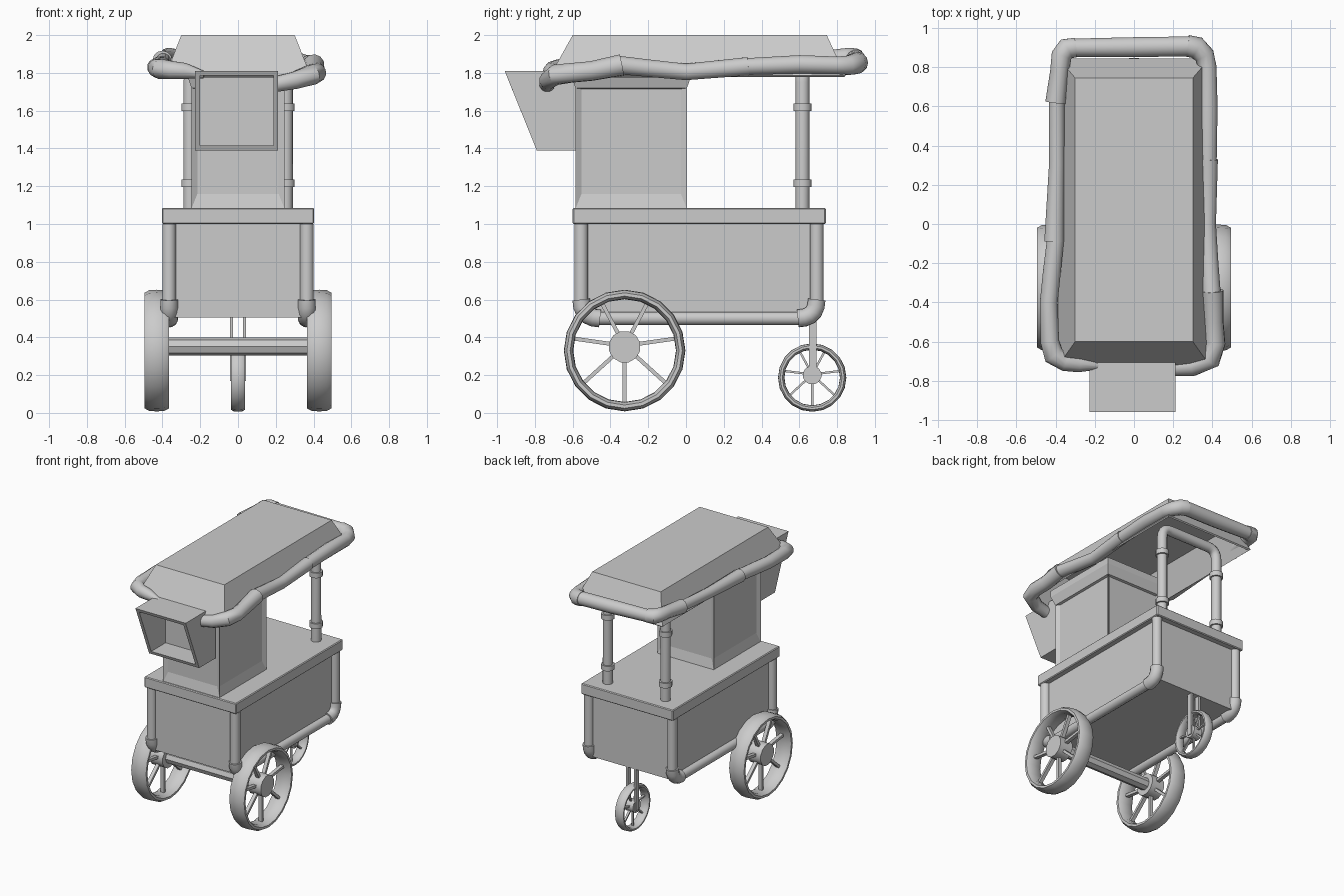
import bpy, bmesh, math
from mathutils import Vector

if "Cube" in bpy.data.objects:
    bpy.data.objects.remove(bpy.data.objects["Cube"])


def finish(name, bm, smooth=None):
    bmesh.ops.recalc_face_normals(bm, faces=bm.faces)
    me = bpy.data.meshes.new(name)
    bm.to_mesh(me)
    bm.free()
    ob = bpy.data.objects.new(name, me)
    bpy.context.collection.objects.link(ob)
    if smooth:
        bpy.ops.object.select_all(action='DESELECT')
        ob.select_set(True)
        bpy.context.view_layer.objects.active = ob
        bpy.ops.object.shade_smooth_by_angle(angle=math.radians(smooth))
    return ob


def loft(bm, rings, closed=False, caps=True):
    vs = [[bm.verts.new(p) for p in r] for r in rings]
    n = len(vs[0])
    pairs = list(zip(vs, vs[1:])) + ([(vs[-1], vs[0])] if closed else [])
    for a, b in pairs:
        for i in range(n):
            bm.faces.new((a[i], a[(i + 1) % n], b[(i + 1) % n], b[i]))
    if caps and not closed:
        bm.faces.new(vs[0])
        bm.faces.new(vs[-1])


def rect(x, y0, y1, z):
    return [(-x, y0, z), (x, y0, z), (x, y1, z), (-x, y1, z)]


def box(name, x, y0, y1, z0, z1, bevel=0):
    bm = bmesh.new()
    loft(bm, [rect(x, y0, y1, z0), rect(x, y0, y1, z1)])
    if bevel:
        bmesh.ops.bevel(bm, geom=bm.edges[:], offset=bevel, segments=1, affect='EDGES')
    return finish(name, bm)


def tube(name, pts, r, radii=None, sides=12):
    """Sweep a circle along a path, mitring each ring between its neighbours."""
    bm = bmesh.new()
    pts = [Vector(p) for p in pts]
    dirs = [(b - a).normalized() for a, b in zip(pts, pts[1:])]
    rings, side = [], dirs[0].orthogonal().normalized()
    for i, p in enumerate(pts):
        t = (dirs[max(i - 1, 0)] + dirs[min(i, len(dirs) - 1)]).normalized()
        side = (side - t * side.dot(t)).normalized()
        up = t.cross(side)
        k = r * (radii[i] if radii else 1)
        rings.append([p + (side * math.cos(a) + up * math.sin(a)) * k
                      for a in (math.tau * j / sides for j in range(sides))])
    loft(bm, rings)
    return finish(name, bm, 40)


def bend(a, c, b, size, n=5):
    """Rounded corner at c, leading from a towards b."""
    a, c, b = Vector(a), Vector(c), Vector(b)
    p, q = c + (a - c).normalized() * size, c + (b - c).normalized() * size
    return [p * (1 - t) ** 2 + c * 2 * t * (1 - t) + q * t * t for t in (i / n for i in range(n + 1))]


def wheel(name, x, y, z, hub_z, ro, ri, w, hub_r, hub_w):
    # tyre: rounded section swept round the x axis
    m, h = (ro + ri) / 2, (ro - ri) / 2
    prof = [(w, -.35), (w, .35), (.62 * w, .9), (0, 1), (-.62 * w, .9),
            (-w, .35), (-w, -.35), (-.62 * w, -.9), (0, -1), (.62 * w, -.9)]
    bm = bmesh.new()
    loft(bm, [[(x + u, y + (m + v * h) * math.sin(a), z + (m + v * h) * math.cos(a)) for u, v in prof]
              for a in (math.tau * i / 20 for i in range(20))], closed=True)
    finish(name + "_tyre", bm, 50)
    tube(name + "_hub", [(x - hub_w, y, hub_z), (x + hub_w, y, hub_z)], hub_r)
    # spokes: seven flat bars
    bm = bmesh.new()
    c = Vector((x, y, hub_z))
    for i in range(7):
        a = -math.pi / 2 + math.tau * i / 7
        d, s = Vector((0, math.cos(a), math.sin(a))), Vector((0, -math.sin(a), math.cos(a)))
        end = Vector((x, y, z)) + d * m
        rings = []
        for p in (c + d * hub_r * .7, end):
            rings.append([p + Vector((u * w * .22, 0, 0)) + s * v * ro * .032
                          for u, v in ((-1, -1), (1, -1), (1, 1), (-1, 1))])
        loft(bm, rings)
    finish(name + "_spokes", bm)


# Cart body and counter
box("cart_body", .36, -.56, .695, .505, 1.01)
box("counter_top", .403, -.6, .74, 1.0, 1.085, .006)

# Pipe frame on each side of the body
for s, tag in ((-1, "left"), (1, "right")):
    x = s * .365
    f0, f1, b1, b0 = (x, -.555, 1.0), (x, -.555, .5), (x, .692, .5), (x, .692, 1.0)
    tube(tag + "_front_post", [f0, (x, -.555, .56)], .037)
    tube(tag + "_rear_post", [b0, (x, .692, .56)], .037)
    tube(tag + "_bottom_rail", [(x, -.5, .5), (x, .64, .5)], .036)
    tube(tag + "_front_elbow", bend(f0, f1, b1, .1), .048)
    tube(tag + "_rear_elbow", bend(b0, b1, f1, .1), .048)
    wheel(tag + "_wheel", s * .43, -.325, .33, .35, .322, .272, .065, .085, .055)

# Axle, small rear wheel and its fork
tube("axle", [(-.4, -.325, .352), (.4, -.325, .352)], .048, sides=8)
wheel("rear_wheel", 0, .668, .187, .2, .181, .147, .037, .05, .036)
for s, tag in ((-1, "left"), (1, "right")):
    fork = box("fork_" + tag, .008, .65, .69, .17, .52)
    fork.location.x = s * .035

# Booth with flared top and recessed panes on four sides
bm = bmesh.new()
loft(bm, [rect(.247, -.585, .005, 1.08), rect(.247, -.585, .005, 1.72),
          rect(.27, -.61, .03, 1.79), rect(.27, -.61, .03, 1.84)])
bm.normal_update()
walls = [f for f in bm.faces if abs(f.normal.z) < .1 and f.calc_center_median().z < 1.5]
bmesh.ops.recalc_face_normals(bm, faces=bm.faces)
bmesh.ops.inset_individual(bm, faces=walls, thickness=.045)
for f in walls:
    n = f.normal.copy()
    zs = sorted({v.co.z for v in f.verts})
    for v in f.verts:
        v.co -= n * .018
        v.co.z = 1.16 if v.co.z < 1.4 else 1.715
finish("booth", bm)

# Hooded sign box, open at the front
bm = bmesh.new()
sx = -.007
outer = [(-.22, -.96, 1.81), (.22, -.96, 1.81), (.22, -.79, 1.39), (-.22, -.79, 1.39)]
inner = [(-.194, -.95, 1.785), (.194, -.95, 1.785), (.194, -.80, 1.415), (-.194, -.80, 1.415)]
loft(bm, [[(x + sx, -.585, z) for x, y, z in outer], [(x + sx, y, z) for x, y, z in outer],
          [(x + sx, y, z) for x, y, z in inner], [(x + sx, -.62, z) for x, y, z in inner]])
finish("sign_box", bm)

# Rear hoop carrying the roof, with collars
hx, hy, hz = .253, .617, 1.83
L, R = (-hx, hy, hz), (hx, hy, hz)
tube("roof_hoop", [(-hx, hy, 1.07)] + bend((-hx, hy, 1), L, R, .08)
     + bend(L, R, (hx, hy, 1), .08) + [(hx, hy, 1.07)], .037)
for s, tag in ((-1, "left"), (1, "right")):
    for z, pos in ((1.215, "lower"), (1.617, "upper")):
        tube(f"{tag}_{pos}_collar", [(s * hx, hy, z - .02), (s * hx, hy, z + .02)], .049)

# Roof: hollow canopy with sloping skirts
bm = bmesh.new()
loft(bm, [rect(.385, -.72, .845, 1.785), rect(.3, -.6, .745, 2.0),
          ], caps=False)
bm.faces.new([v for v in bm.verts if v.co.z > 1.9])
roof = finish("roof", bm)
mod = roof.modifiers.new("thickness", 'SOLIDIFY')
mod.thickness, mod.offset = .015, -1

# Irregular padded roll around the eaves, in overlapping lengths
tube("roll_right_front", [(.2, -.735, 1.74), (.3, -.73, 1.76), (.39, -.69, 1.79), (.415, -.61, 1.8),
                          (.405, -.5, 1.81), (.4, -.34, 1.842)], .05, [.85, .95, 1.1, 1.05, 1.05, 1.15])
tube("roll_right_middle", [(.395, -.36, 1.842), (.385, -.2, 1.825), (.375, 0, 1.805), (.38, .33, 1.835)],
     .05, [1, .95, .9, 1])
tube("roll_right_rear", [(.378, .31, 1.833), (.378, .6, 1.845), (.375, .8, 1.84), (.36, .86, 1.84),
                         (.32, .9, 1.85), (.27, .91, 1.855)], .048, [.95, 1.05, 1, 1.1, 1.2, 1.15])
tube("roll_back", [(.29, .907, 1.855), (0, .903, 1.86), (-.33, .9, 1.87)], .05, [1.05, 1.05, .95])
tube("roll_left_rear", [(-.3, .9, 1.87), (-.345, .895, 1.875), (-.37, .86, 1.88), (-.38, .78, 1.875),
                        (-.4, .62, 1.865)], .048, [1.1, 1.15, 1.1, 1, 1.1])
tube("roll_left_middle", [(-.395, .64, 1.865), (-.395, .3, 1.84), (-.408, -.09, 1.84)], .045, [.9, .9, 1.15])
tube("roll_left_front", [(-.4, -.07, 1.84), (-.42, -.25, 1.835), (-.435, -.4, 1.83), (-.43, -.6, 1.825),
                         (-.41, -.67, 1.82), (-.35, -.705, 1.815), (-.28, -.715, 1.81), (-.18, -.725, 1.79)],
     .047, [.95, 1, 1, 1.05, 1.15, 1, .9, .4])
